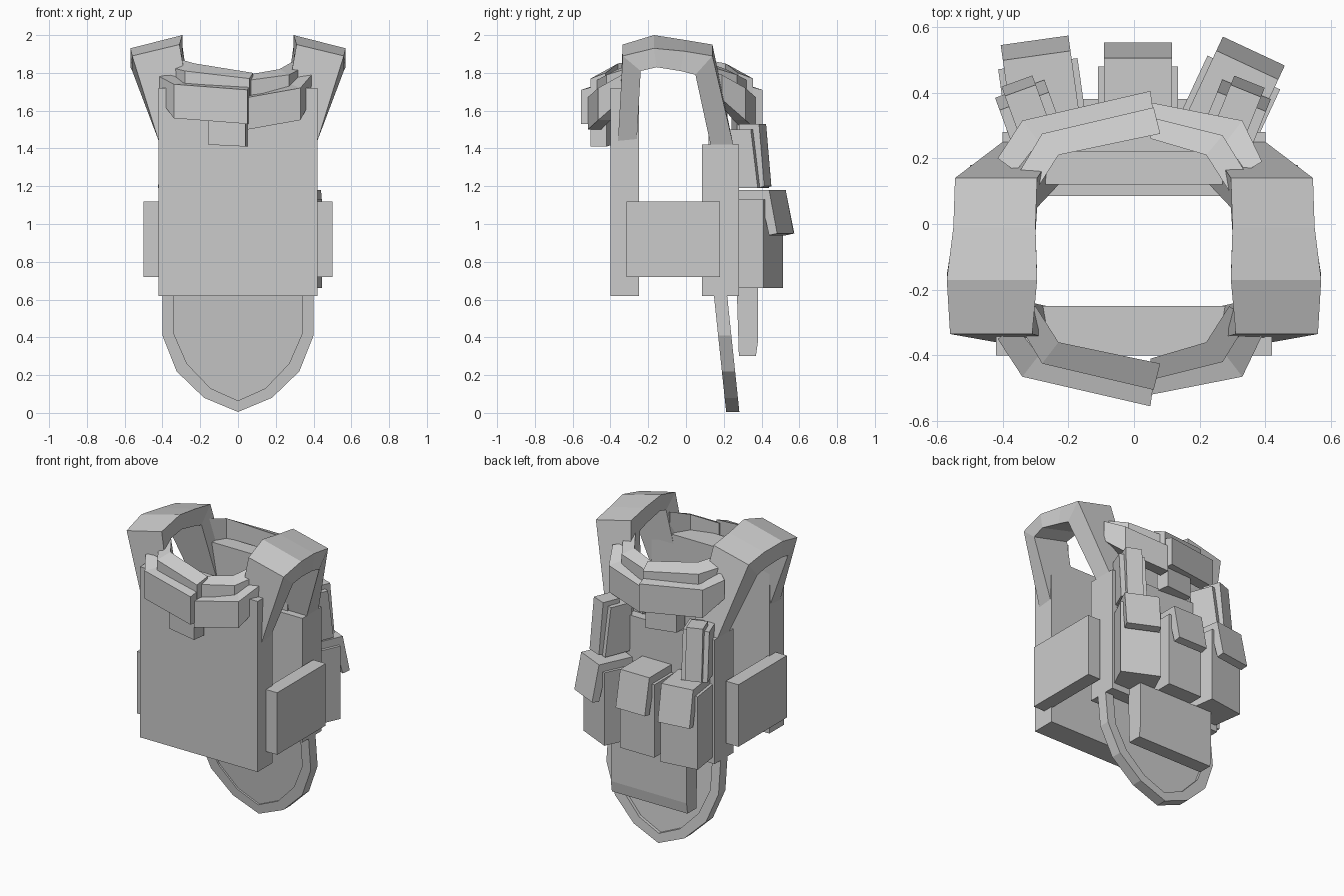
import bpy, bmesh
from math import radians
from mathutils import Matrix, Vector

if "Cube" in bpy.data.objects:
    bpy.data.objects.remove(bpy.data.objects["Cube"])


def loft(name, rings, mat=None):
    """Skin a list of equal-sized point rings and cap both ends."""
    bm = bmesh.new()
    vs = [[bm.verts.new(p) for p in r] for r in rings]
    n = len(rings[0])
    for a, b in zip(vs, vs[1:]):
        for i in range(n):
            bm.faces.new((a[i], a[(i + 1) % n], b[(i + 1) % n], b[i]))
    bm.faces.new(vs[0])
    bm.faces.new(vs[-1])
    bmesh.ops.recalc_face_normals(bm, faces=bm.faces)
    if mat:
        bm.transform(mat)
    me = bpy.data.meshes.new(name)
    bm.to_mesh(me)
    bm.free()
    ob = bpy.data.objects.new(name, me)
    bpy.context.collection.objects.link(ob)
    return ob


def side_profile(name, pts, x0, x1, mat=None):
    """Extrude a (y, z) profile along x."""
    return loft(name, [[(x, y, z) for y, z in pts] for x in (x0, x1)], mat)


def box(name, x0, x1, y0, y1, z0, z1, mat=None):
    return side_profile(name, [(y0, z0), (y1, z0), (y1, z1), (y0, z1)], x0, x1, mat)


# Armour plates
box("front_plate", -.42, .42, -.40, -.25, .62, 1.72)
box("back_plate", -.40, .40, .085, .28, .62, 1.42)
box("back_upper_panel", -.27, .27, .12, .22, 1.40, 1.72)

# Side plates and shoulder straps
# strap stations: outer (y, z), inner (y, z), inner x, outer x, drop at the outer edge
STRAP = [((-.36, 1.44), (-.26, 1.45), .22, .42, 0),
         ((-.335, 1.95), (-.24, 1.87), .31, .56, .06),
         ((-.17, 2.0), (-.155, 1.90), .295, .57, .07),
         ((-.01, 1.975), (-.03, 1.87), .30, .55, .06),
         ((.14, 1.95), (.05, 1.85), .295, .545, .06),
         ((.25, 1.42), (.13, 1.42), .22, .40, 0)]
for side, s in (("right", 1), ("left", -1)):
    box(side + "_side_plate", s * .41, s * .50, -.315, .18, .72, 1.12)
    loft(side + "_shoulder_strap",
         [[(s * xi, o[0], o[1]), (s * xo, o[0], o[1] - d),
           (s * xo, i[0], i[1] - d), (s * xi, i[0], i[1])]
          for o, i, xi, xo, d in STRAP])


# Collar bands: inner and outer plan lines with heights, mirrored to the back
def collar_band(name, inner, outer, top_in, top_out, bottom):
    for end, k, c in (("front", 1, 0), ("back", -1, -.15)):
        rings = [[(a[0], c + k * a[1], ti), (b[0], c + k * b[1], to),
                  (b[0], c + k * b[1], z), (a[0], c + k * a[1], z)]
                 for a, b, ti, to, z in zip(inner, outer, top_in, top_out, bottom)]
        loft(end + "_" + name, rings)


L_IN = [(-.30, -.25), (-.23, -.36), (.08, -.425)]
L_MID = [(-.36, -.29), (-.28, -.425), (.06, -.505)]
L_OUT = [(-.415, -.35), (-.34, -.465), (.05, -.555)]
R_IN = [(.05, -.41), (.22, -.36), (.29, -.25)]
R_MID = [(.05, -.475), (.27, -.42), (.35, -.29)]
R_OUT = [(.05, -.52), (.33, -.465), (.39, -.34)]
collar_band("collar_upper_left", L_IN, L_MID,
            (1.87, 1.85, 1.80), (1.83, 1.81, 1.77), (1.70, 1.72, 1.68))
collar_band("collar_upper_right", R_IN, R_MID,
            (1.79, 1.82, 1.86), (1.76, 1.79, 1.83), (1.68, 1.71, 1.72))
collar_band("collar_lower_left", [(-.36, -.31), (-.29, -.40), (.06, -.48)], L_OUT,
            (1.80, 1.75, 1.73), (1.78, 1.74, 1.71), (1.66, 1.56, 1.53))
collar_band("collar_lower_right", [(.05, -.45), (.28, -.40), (.34, -.31)], R_OUT,
            (1.68, 1.74, 1.80), (1.67, 1.72, 1.79), (1.50, 1.55, 1.66))
collar_band("collar_throat_tab", [(-.16, -.39), (.05, -.42)], [(-.16, -.475), (.04, -.505)],
            (1.58, 1.56), (1.57, 1.56), (1.42, 1.41))


# Groin flap: leaning panel with a raised rim
def lean(x, z, depth):
    return (x, .148 + (.62 - z) * .105 + depth, z)


def both(half):
    return half + [(-x, z) for x, z in reversed(half[:-1])]


rim_out = both([(-.40, .62), (-.40, .41), (-.325, .22), (-.18, .08), (0, .005)])
rim_in = both([(-.34, .62), (-.34, .42), (-.27, .26), (-.145, .13), (0, .065)])
loft("groin_flap_rim", [[lean(*o, 0), lean(*o, .07), lean(*i, .07), lean(*i, 0)]
                        for o, i in zip(rim_out, rim_in)])
loft("groin_flap_panel", [[lean(x, z, d) for x, z in rim_in] for d in (.012, .05)])

# Lower pouch under the back plate
side_profile("lower_pouch", [(.19, .66), (.38, .66), (.38, .37), (.37, .30), (.28, .30),
                             (.27, .62)], -.27, .27)


# Pouches stand on the plate, each turned about its own centre
def place(x, y, turn):
    return Matrix.Translation(Vector((x, y, 0))) @ Matrix.Rotation(radians(turn), 4, 'Z')


for name, x, y, turn in (("left", -.265, .29, 8), ("middle", .012, .28, 0),
                         ("right", .25, .28, -25)):
    m = place(x, y, turn)
    box(name + "_pouch", -.122, .122, -.03, .20, .66, 1.13, m)
    side_profile(name + "_pouch_flap",
                 [(0, 1.18), (.225, 1.18), (.272, .95), (.225, .94), (.18, 1.12), (0, 1.12)],
                 -.104, .104, m)

for name, x, turn in (("left", -.30, 20), ("right", .29, -22)):
    m = place(x, .28, turn)
    side_profile(name + "_magazine_pouch",
                 [(-.03, 1.19), (.14, 1.19), (.10, 1.50), (-.05, 1.50)], -.08, .08, m)
    side_profile(name + "_magazine_strap",
                 [(.13, 1.19), (.165, 1.20), (.135, 1.53), (.02, 1.53), (.02, 1.48), (.09, 1.48)],
                 -.05, .05, m)
